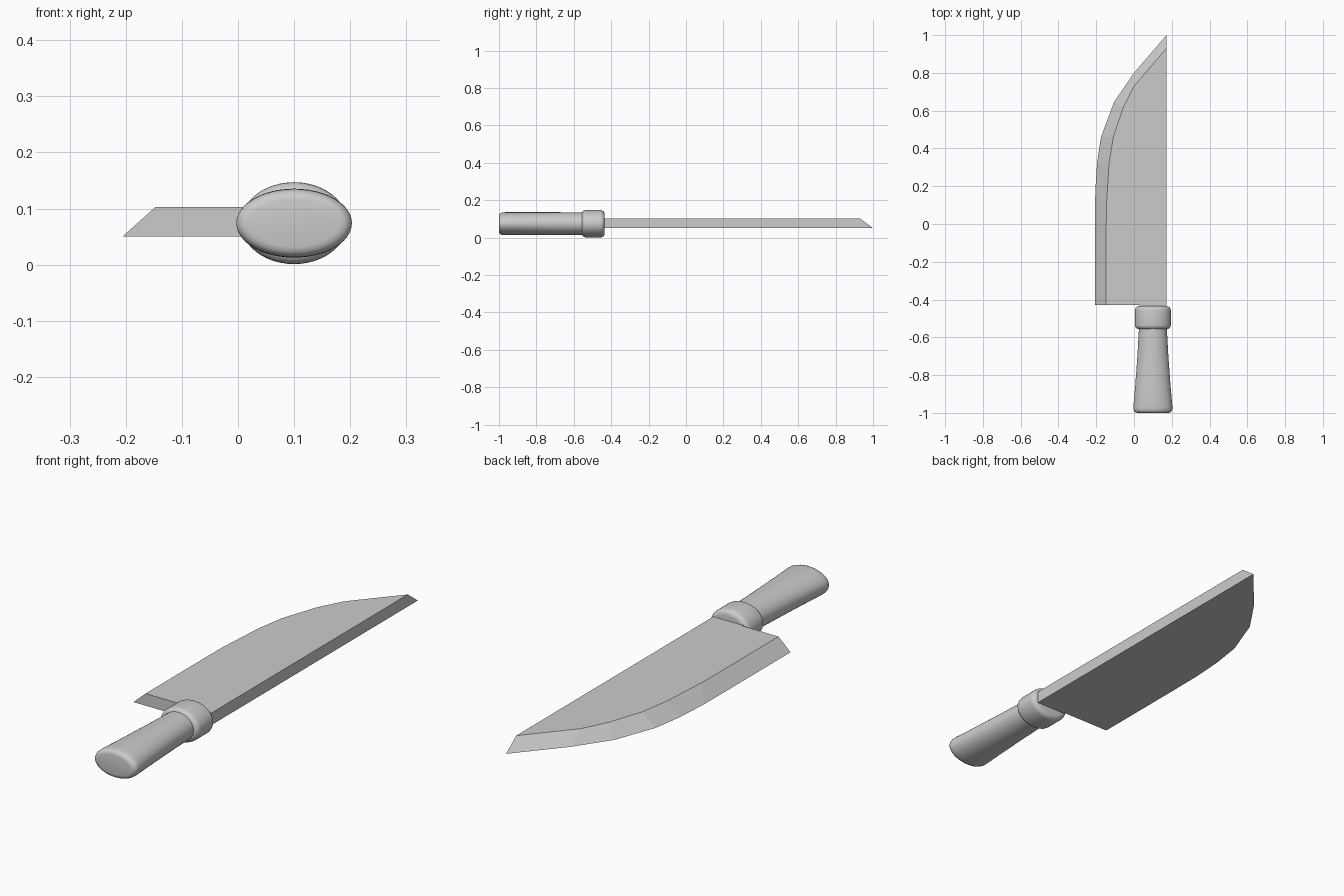
import bpy, bmesh, math

if "Cube" in bpy.data.objects:
    bpy.data.objects.remove(bpy.data.objects["Cube"])

CX, CZ = 0.1, 0.074  # handle axis


def finish(name, bm, smooth):
    bmesh.ops.recalc_face_normals(bm, faces=bm.faces)
    me = bpy.data.meshes.new(name)
    bm.to_mesh(me)
    bm.free()
    ob = bpy.data.objects.new(name, me)
    bpy.context.collection.objects.link(ob)
    if smooth:
        bpy.ops.object.select_all(action='DESELECT')
        ob.select_set(True)
        bpy.context.view_layer.objects.active = ob
        bpy.ops.object.shade_smooth_by_angle(angle=math.radians(50))
    return ob


def loft(bm, rings, caps=True):
    n = len(rings[0])
    for a, b in zip(rings, rings[1:]):
        for i in range(n):
            j = (i + 1) % n
            bm.faces.new((a[i], a[j], b[j], b[i]))
    if caps:
        bm.faces.new(rings[0])
        bm.faces.new(rings[-1])


def oval_part(name, profile, n=48):
    """Loft of ellipses along y; profile rows are (y, half width, half height)."""
    bm = bmesh.new()
    rings = []
    for y, rx, rz in profile:
        rings.append([bm.verts.new((CX + rx * math.cos(2 * math.pi * i / n), y,
                                    CZ + rz * math.sin(2 * math.pi * i / n)))
                      for i in range(n)])
    loft(bm, rings)
    return finish(name, bm, True)


# Blade: wide lower outline lofted to a narrower upper one, leaving a single bevel
lower = [(0.172, -0.43), (-0.206, -0.43), (-0.206, 0.0), (-0.205, 0.17), (-0.196, 0.32),
         (-0.175, 0.46), (-0.106, 0.645), (0.0, 0.80), (0.172, 1.0)]
upper = [(0.172, -0.43), (-0.147, -0.43), (-0.147, 0.0), (-0.146, 0.10), (-0.132, 0.32),
         (-0.11, 0.46), (-0.056, 0.62), (0.0, 0.73), (0.172, 0.93)]
bm = bmesh.new()
loft(bm, [[bm.verts.new((x, y, z)) for x, y in pts]
          for pts, z in ((lower, 0.05), (upper, 0.103))])
finish("blade", bm, False)

# Tang joining the blade to the collar
bm = bmesh.new()
loft(bm, [[bm.verts.new((x, y, z)) for x, y in
           ((0.028, -0.46), (0.172, -0.46), (0.172, -0.43), (0.028, -0.43))]
          for z in (0.05, 0.103)])
finish("tang", bm, False)

# Collar: rounded oval band
RX, RZ, R = 0.095, 0.073, 0.022
arc = [(R * (1 - math.cos(a)), R * (1 - math.sin(a)))
       for a in [math.pi / 2 * k / 5 for k in range(6)]]
front = [(-0.557 + dy, RX - dr, RZ - dr) for dy, dr in arc]
back = [(-0.435 - dy, RX - dr, RZ - dr) for dy, dr in reversed(arc)]
oval_part("collar", front + back)

# Grip: flares towards a softly rounded butt
oval_part("grip", [(-1.0, 0.080, 0.042), (-0.998, 0.091, 0.051), (-0.992, 0.099, 0.057),
                   (-0.982, 0.103, 0.0605), (-0.965, 0.103, 0.0615), (-0.85, 0.093, 0.0615),
                   (-0.70, 0.082, 0.0615), (-0.54, 0.073, 0.0605)])
